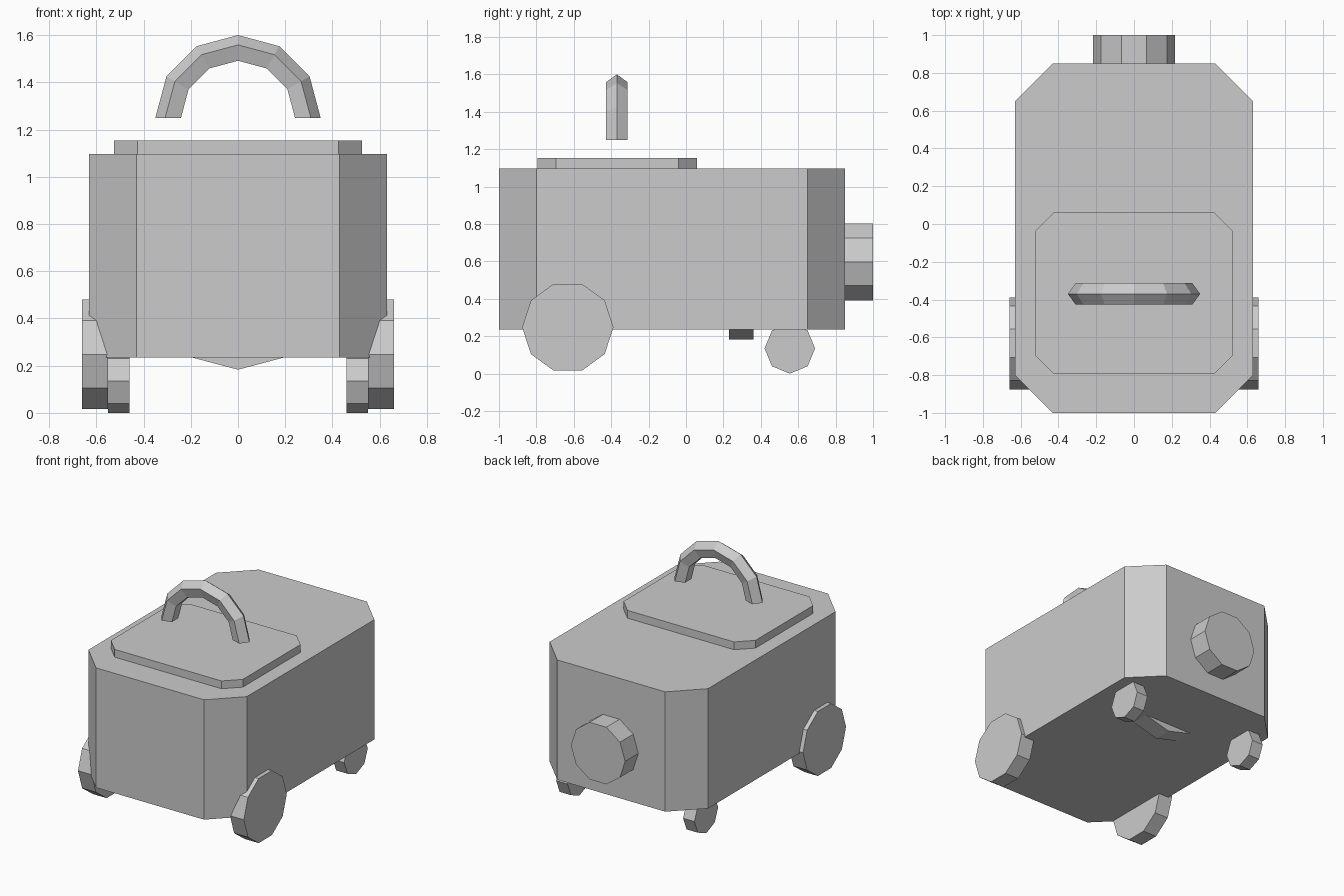
import bpy
import bmesh
from math import cos, sin, pi
from mathutils import Vector

cube = bpy.data.objects.get("Cube")
if cube:
    bpy.data.objects.remove(cube, do_unlink=True)

# Single flat grey
grey = bpy.data.materials.new("plain_grey")
grey.use_nodes = True
COLOUR = (0.6, 0.6, 0.6, 1)
grey.diffuse_color = COLOUR
grey.node_tree.nodes["Principled BSDF"].inputs["Base Color"].default_value = COLOUR


def finish(name, bm):
    bmesh.ops.recalc_face_normals(bm, faces=bm.faces[:])
    mesh = bpy.data.meshes.new(name)
    bm.to_mesh(mesh)
    bm.free()
    mesh.materials.append(grey)
    obj = bpy.data.objects.new(name, mesh)
    bpy.context.collection.objects.link(obj)
    return obj


def prism(name, outline, direction):
    """Extrude a closed outline of 3D points along a direction."""
    bm = bmesh.new()
    base = bm.faces.new([bm.verts.new(p) for p in outline])
    new = bmesh.ops.extrude_face_region(bm, geom=[base], use_keep_orig=True)["geom"]
    bmesh.ops.translate(bm, vec=Vector(direction),
                        verts=[g for g in new if isinstance(g, bmesh.types.BMVert)])
    return finish(name, bm)


def chamfered_slab(name, x, y0, y1, z0, z1, cut):
    outline = [(-x + cut, y0), (x - cut, y0), (x, y0 + cut), (x, y1 - cut),
               (x - cut, y1), (-x + cut, y1), (-x, y1 - cut), (-x, y0 + cut)]
    return prism(name, [(px, py, z0) for px, py in outline], (0, 0, z1 - z0))


def ring(sides, radius):
    return [(radius * cos(2 * pi * i / sides), radius * sin(2 * pi * i / sides))
            for i in range(sides)]


# Body and lid
chamfered_slab("body", 0.63, -1, 0.85, 0.235, 1.097, 0.2)
chamfered_slab("lid", 0.525, -0.795, 0.06, 1.09, 1.153, 0.1)

# Wheels: large at the front, small at the back
for label, side in (("left", 1), ("right", -1)):
    prism("front_wheel_" + label,
          [(side * 0.55, -0.632 + a, 0.248 + b) for a, b in ring(10, 0.244)],
          (side * 0.11, 0, 0))
    prism("back_wheel_" + label,
          [(side * 0.46, 0.555 + a, 0.135 + b) for a, b in ring(8, 0.135)],
          (side * 0.09, 0, 0))

# Round knob on the back
prism("back_knob", [(a, 0.84, 0.597 + b) for a, b in ring(10, 0.216)], (0, 0.16, 0))

# Shallow wedge under the body
prism("underside_wedge",
      [(-0.2, 0.23, 0.236), (0, 0.23, 0.183), (0.2, 0.23, 0.236)], (0, 0.13, 0))

# Arched handle: a five-sided section swept over half a turn
bm = bmesh.new()
STEPS = 6
hoops = []
for step in range(STEPS + 1):
    t = pi * step / STEPS
    hoops.append([bm.verts.new(((0.29 + a) * cos(t), -0.37 + b, 1.25 + (0.29 + a) * sin(t)))
                  for a, b in ring(5, 0.06)])
for one, two in zip(hoops, hoops[1:]):
    for i in range(5):
        j = (i + 1) % 5
        bm.faces.new((one[i], one[j], two[j], two[i]))
bm.faces.new(hoops[0])
bm.faces.new(hoops[-1])
finish("handle", bm)
